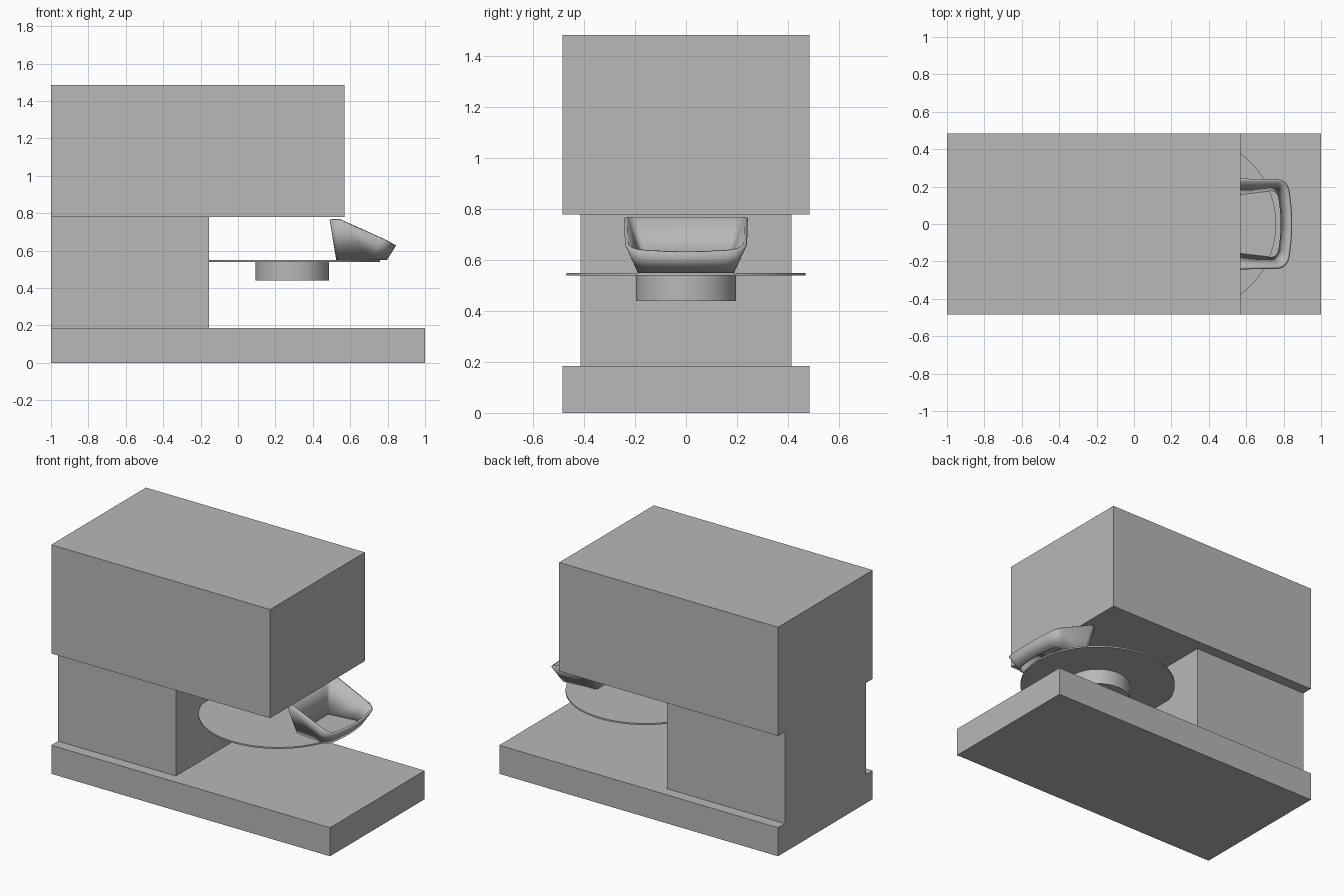
import bpy, bmesh, math
from mathutils import Vector

old = bpy.data.objects.get("Cube")
if old:
    bpy.data.objects.remove(old, do_unlink=True)

# One plain grey for everything
grey = bpy.data.materials.new("plain grey")
grey.use_nodes = True
colour = (0.48, 0.48, 0.48, 1)
grey.diffuse_color = colour
for node in grey.node_tree.nodes:
    if node.type == 'BSDF_PRINCIPLED':
        node.inputs["Base Color"].default_value = colour


def finish(name, bm, smooth=False):
    bmesh.ops.recalc_face_normals(bm, faces=bm.faces[:])
    mesh = bpy.data.meshes.new(name)
    bm.to_mesh(mesh)
    bm.free()
    mesh.materials.append(grey)
    obj = bpy.data.objects.new(name, mesh)
    bpy.context.collection.objects.link(obj)
    if smooth:
        bpy.ops.object.select_all(action='DESELECT')
        obj.select_set(True)
        bpy.context.view_layer.objects.active = obj
        bpy.ops.object.shade_smooth_by_angle(angle=math.radians(35))
    return obj


def box(name, x0, x1, half_y, z0, z1):
    bm = bmesh.new()
    bmesh.ops.create_cube(bm, size=1)
    for v in bm.verts:
        v.co = ((x0 + x1) / 2 + v.co.x * (x1 - x0),
                v.co.y * 2 * half_y,
                (z0 + z1) / 2 + v.co.z * (z1 - z0))
    return finish(name, bm)


def cylinder(name, x, radius, z0, z1):
    bm = bmesh.new()
    bmesh.ops.create_cone(bm, cap_ends=True, segments=96, radius1=radius,
                          radius2=radius, depth=z1 - z0)
    bmesh.ops.translate(bm, verts=bm.verts[:], vec=(x, 0, (z0 + z1) / 2))
    return finish(name, bm, smooth=True)


def rounded_outline(corners, z, steps=8):
    """Closed outline whose corners (x, y, radius) are eased by short curves."""
    points = []
    for i, (x, y, r) in enumerate(corners):
        p = Vector((x, y, z))
        before = Vector((*corners[i - 1][:2], z))
        after = Vector((*corners[(i + 1) % len(corners)][:2], z))
        a = p + (before - p).normalized() * r
        b = p + (after - p).normalized() * r
        for s in range(steps + 1):
            t = s / steps
            points.append(a * (1 - t) ** 2 + p * 2 * t * (1 - t) + b * t * t)
    return points


def scoop_corners(back_x, back_y, side_x, side_y, tip_x, r):
    return [(back_x, -back_y, r / 2), (side_x, -side_y, r),
            (tip_x, 0, side_y * 0.6),
            (side_x, side_y, r), (back_x, back_y, r / 2)]


# Body blocks
box("base", -1, 1, 0.485, 0, 0.185)
box("column", -1, -0.155, 0.415, 0.185, 0.78)
box("head", -1, 0.57, 0.485, 0.78, 1.485)

# Round tray and its hub
cylinder("tray", 0.29, 0.47, 0.54, 0.55)
cylinder("tray_hub", 0.29, 0.197, 0.44, 0.54)

# Flared open scoop with a sloping rim
bm = bmesh.new()
rings = []
for z, corners in ((0.55, scoop_corners(0.525, 0.165, 0.775, 0.195, 0.805, 0.06)),
                   (0.765, scoop_corners(0.49, 0.235, 0.895, 0.30, 0.95, 0.09))):
    rings.append([bm.verts.new(p) for p in rounded_outline(corners, z)])
lower, upper = rings
for i in range(len(lower)):
    j = (i + 1) % len(lower)
    bm.faces.new((lower[i], lower[j], upper[j], upper[i]))
bmesh.ops.bisect_plane(bm, geom=bm.verts[:] + bm.edges[:] + bm.faces[:],
                       plane_co=(0.54, 0, 0.765), plane_no=(0.14, 0, 0.31),
                       clear_outer=True)
scoop = finish("scoop", bm, smooth=True)
wall = scoop.modifiers.new("wall", 'SOLIDIFY')
wall.thickness = 0.014
wall.offset = -1
wall.use_even_offset = True
